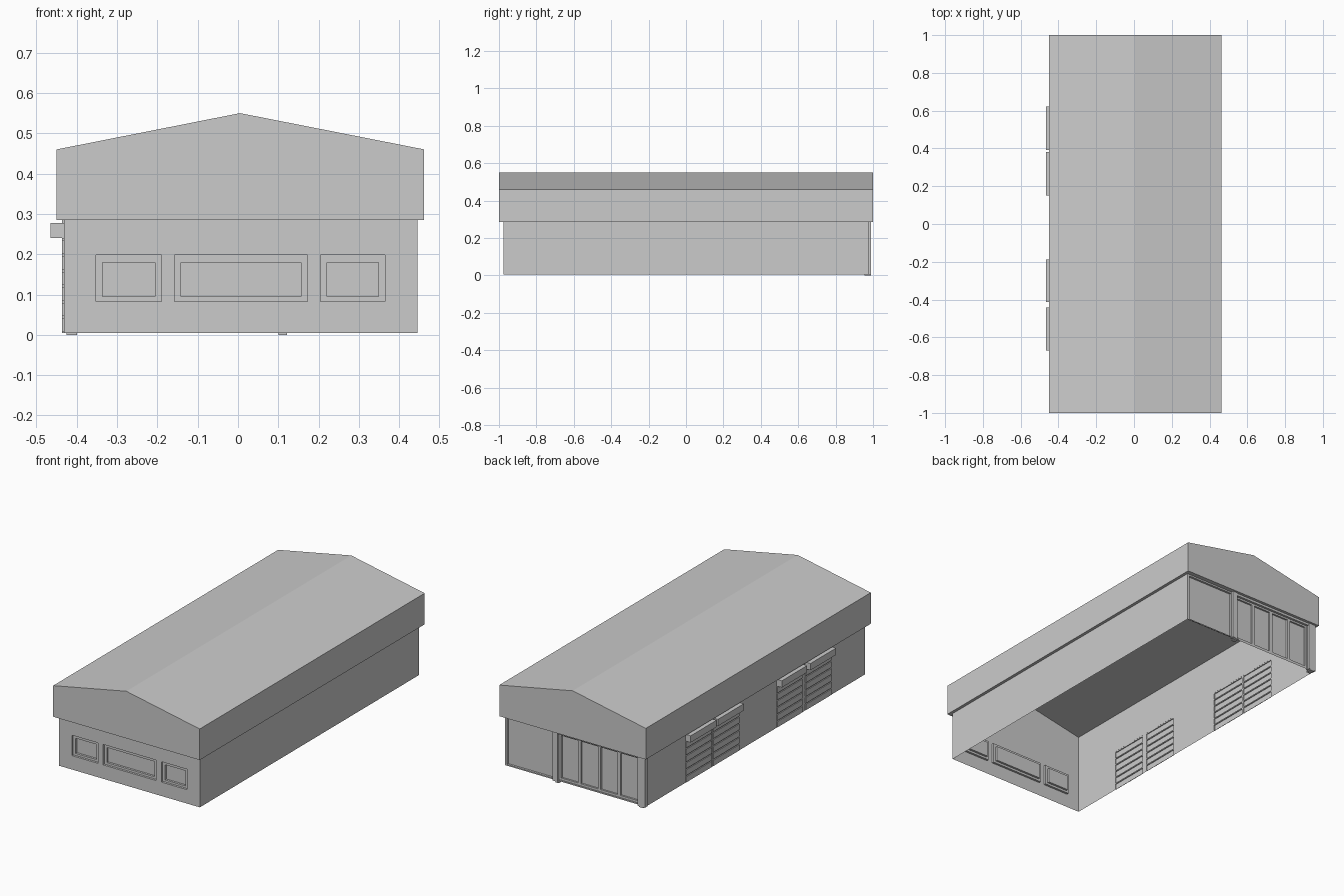
import bpy, bmesh
from mathutils import Vector

if "Cube" in bpy.data.objects:
    bpy.data.objects.remove(bpy.data.objects["Cube"])

XL, XR, YF, YB = -0.432, 0.445, -0.975, 0.975   # wall planes
ZB, ZT, RIDGE = 0.005, 0.463, 0.549


def finish(name, bm, outward=None):
    bmesh.ops.remove_doubles(bm, verts=bm.verts, dist=1e-5)
    bmesh.ops.recalc_face_normals(bm, faces=bm.faces)
    if outward is not None:
        total = sum((f.normal * f.calc_area() for f in bm.faces), Vector())
        if total.dot(outward) < 0:
            bmesh.ops.reverse_faces(bm, faces=bm.faces)
        bmesh.ops.dissolve_limit(bm, angle_limit=0.01, verts=bm.verts, edges=bm.edges)
    me = bpy.data.meshes.new(name)
    bm.to_mesh(me)
    bm.free()
    ob = bpy.data.objects.new(name, me)
    bpy.context.collection.objects.link(ob)
    return ob


def box(name, x0, x1, y0, y1, z0, z1):
    bm = bmesh.new()
    bmesh.ops.create_cube(bm, size=1)
    for v in bm.verts:
        v.co = ((x0 + x1) / 2 + v.co.x * (x1 - x0),
                (y0 + y1) / 2 + v.co.y * (y1 - y0),
                (z0 + z1) / 2 + v.co.z * (z1 - z0))
    return finish(name, bm)


def relief_wall(name, u0, u1, point, outward, rects, gable=None):
    """Sheet wall; each rect (u0, u1, z0, z1, depth) is pushed out or in."""
    us = sorted({u0, u1, *[r[0] for r in rects], *[r[1] for r in rects]})
    zs = sorted({ZB, ZT, *[r[2] for r in rects], *[r[3] for r in rects]})
    bm = bmesh.new()

    def quad(*pts):
        bm.faces.new([bm.verts.new(point(*p)) for p in pts])

    def depth(i, j):
        u, z, d = (us[i] + us[i + 1]) / 2, (zs[j] + zs[j + 1]) / 2, 0
        for r in rects:
            if r[0] < u < r[1] and r[2] < z < r[3]:
                d = r[4]
        return d

    nu, nz = len(us) - 1, len(zs) - 1
    for i in range(nu):
        for j in range(nz):
            a, b, c, e, d = us[i], us[i + 1], zs[j], zs[j + 1], depth(i, j)
            quad((a, c, d), (b, c, d), (b, e, d), (a, e, d))
            if i + 1 < nu and depth(i + 1, j) != d:
                d2 = depth(i + 1, j)
                quad((b, c, d), (b, c, d2), (b, e, d2), (b, e, d))
            if j + 1 < nz and depth(i, j + 1) != d:
                d2 = depth(i, j + 1)
                quad((a, e, d), (b, e, d), (b, e, d2), (a, e, d2))
    if gable is not None:
        quad((u0, ZT, 0), (u1, ZT, 0), (gable, RIDGE, 0))
    return finish(name, bm, Vector(outward))


# Front wall with three double-stepped windows
windows = []
for a, b in ((-0.352, -0.19), (-0.158, 0.172), (0.205, 0.365)):
    windows += [(a, b, 0.083, 0.198, -0.012),
                (a + 0.016, b - 0.016, 0.095, 0.18, -0.024)]
relief_wall("front_wall", XL, XR, lambda u, z, d: (u, YF - d, z), (0, -1, 0), windows, 0.005)

# Plain right wall
relief_wall("right_wall", YF, YB, lambda u, z, d: (XR + d, u, z), (1, 0, 0), [])

# Left wall with four slatted roller shutters, each under a housing box
BAYS = ((-0.67, -0.443), (-0.413, -0.188), (0.15, 0.38), (0.393, 0.622))
slats = []
pitch = 0.0386
for a, b in BAYS:
    for k in range(7):
        z = 0.008 + k * pitch
        slats.append((a, b, z, z + pitch - 0.006, 0.005))
relief_wall("left_wall", YF, YB, lambda u, z, d: (XL - d, u, z), (-1, 0, 0), slats)
for i, (a, b) in enumerate(BAYS):
    box(f"shutter_housing_{i + 1}", -0.465, XL, a, b, 0.24, 0.278)

# Back wall: one large recessed pane and four door leaves with inset panes
back = [(0.142, 0.43, 0.012, 0.276, -0.012)]
leaf = 0.123
for k in range(4):
    a = -0.386 + k * leaf
    back += [(a, a + leaf, 0.012, 0.272, -0.004),
             (a + 0.009, a + leaf - 0.009, 0.024, 0.262, -0.014)]
relief_wall("back_wall", XL, XR, lambda u, z, d: (u, YB + d, z), (0, 1, 0), back, 0.005)

# Door frame
box("door_post_left", -0.436, -0.39, 0.965, 0.988, 0.005, 0.285)
box("door_post_right", 0.108, 0.139, 0.965, 0.988, 0.005, 0.285)
box("door_head", -0.39, 0.108, 0.97, 0.984, 0.272, 0.285)
box("post_foot_left", -0.425, -0.4, 0.955, 0.988, 0, 0.006)
box("post_foot_right", 0.1, 0.122, 0.955, 0.988, 0, 0.006)

# Roof shell with deep fascia, gable ends and a narrow soffit ring
profile = [(-0.45, 0.285), (-0.45, 0.46), (0.005, 0.55), (0.462, 0.46), (0.462, 0.285)]
bm = bmesh.new()
ends = [[bm.verts.new((x, y, z)) for x, z in profile] for y in (-1, 1)]
for e in ends:
    bm.faces.new(e)
for i in range(4):
    bm.faces.new((ends[0][i], ends[0][i + 1], ends[1][i + 1], ends[1][i]))
outer = [ends[0][0], ends[0][4], ends[1][4], ends[1][0]]
inner = [bm.verts.new((x, y, 0.285)) for x, y in ((XL, YF), (XR, YF), (XR, YB), (XL, YB))]
for i in range(4):
    j = (i + 1) % 4
    bm.faces.new((outer[i], outer[j], inner[j], inner[i]))
finish("roof", bm)
